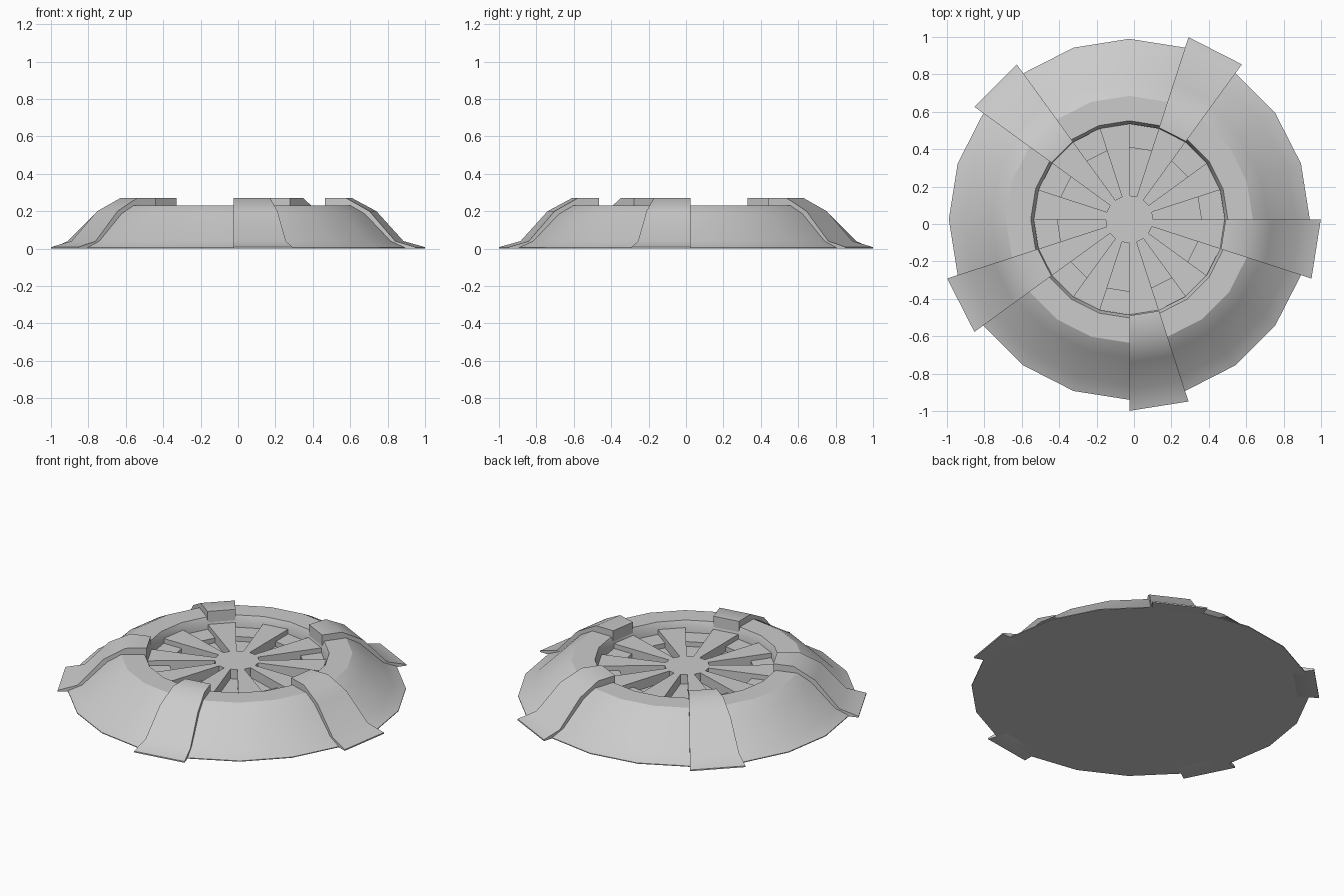
import bpy, bmesh
from math import radians, cos, sin

if "Cube" in bpy.data.objects:
    bpy.data.objects.remove(bpy.data.objects["Cube"])

CX, CY = -0.025, 0.025   # hub axis
STEP = 18                # degrees per facet


def sweep(name, profile, starts, facets, smooth):
    """Sweep a closed (r, z) profile around the hub, once for each start angle."""
    bm = bmesh.new()
    full = facets * STEP == 360
    for a0 in starts:
        rings = []
        for i in range(facets + (0 if full else 1)):
            a = radians(a0 + i * STEP)
            rings.append([bm.verts.new((CX + r * cos(a), CY + r * sin(a), z))
                          for r, z in profile])
        n = len(profile)
        for i in range(facets):
            p, q = rings[i], rings[(i + 1) % len(rings)]
            for j in range(n):
                k = (j + 1) % n
                if profile[j][0] == 0 and profile[k][0] == 0:
                    continue
                bm.faces.new((p[j], q[j], q[k], p[k]))
        if not full:
            bm.faces.new(rings[0])
            bm.faces.new(rings[-1][::-1])
    bmesh.ops.remove_doubles(bm, verts=bm.verts, dist=1e-5) if full else None
    bmesh.ops.recalc_face_normals(bm, faces=bm.faces)
    me = bpy.data.meshes.new(name)
    bm.to_mesh(me)
    bm.free()
    ob = bpy.data.objects.new(name, me)
    bpy.context.collection.objects.link(ob)
    bpy.ops.object.select_all(action='DESELECT')
    ob.select_set(True)
    bpy.context.view_layer.objects.active = ob
    bpy.ops.object.shade_smooth_by_angle(angle=radians(smooth))
    return ob


TOP, FLOOR, SHELF = 0.19, 0.13, 0.16

# Domed base with flat rim, recessed dish and central hub
sweep("base", [(0, 0), (0.965, 0), (0.965, 0.005), (0.885, 0.04), (0.74, 0.185),
               (0.66, 0.23), (0.527, 0.23), (0.51, TOP), (0.51, FLOOR),
               (0.127, FLOOR), (0.127, TOP), (0, TOP)], [0], 20, 27)

# Ten wedge spokes in the dish
sweep("spokes", [(0.125, FLOOR - 0.02), (0.512, FLOOR - 0.02), (0.512, TOP), (0.125, TOP)],
      range(18, 378, 36), 1, 20)

# Shallow shelves at the outer end of each slot between spokes
sweep("slot_shelves", [(0.385, FLOOR - 0.02), (0.512, FLOOR - 0.02),
                       (0.512, SHELF), (0.385, SHELF)],
      range(0, 360, 36), 1, 20)

# Five raised clamps running down the side of the dome
sweep("clamps", [(0.9, 0), (1.024, 0), (1.024, 0.008), (0.91, 0.04), (0.765, 0.2),
                 (0.635, 0.27), (0.515, 0.27), (0.515, 0.16)],
      range(-18, 342, 72), 1, 35)
